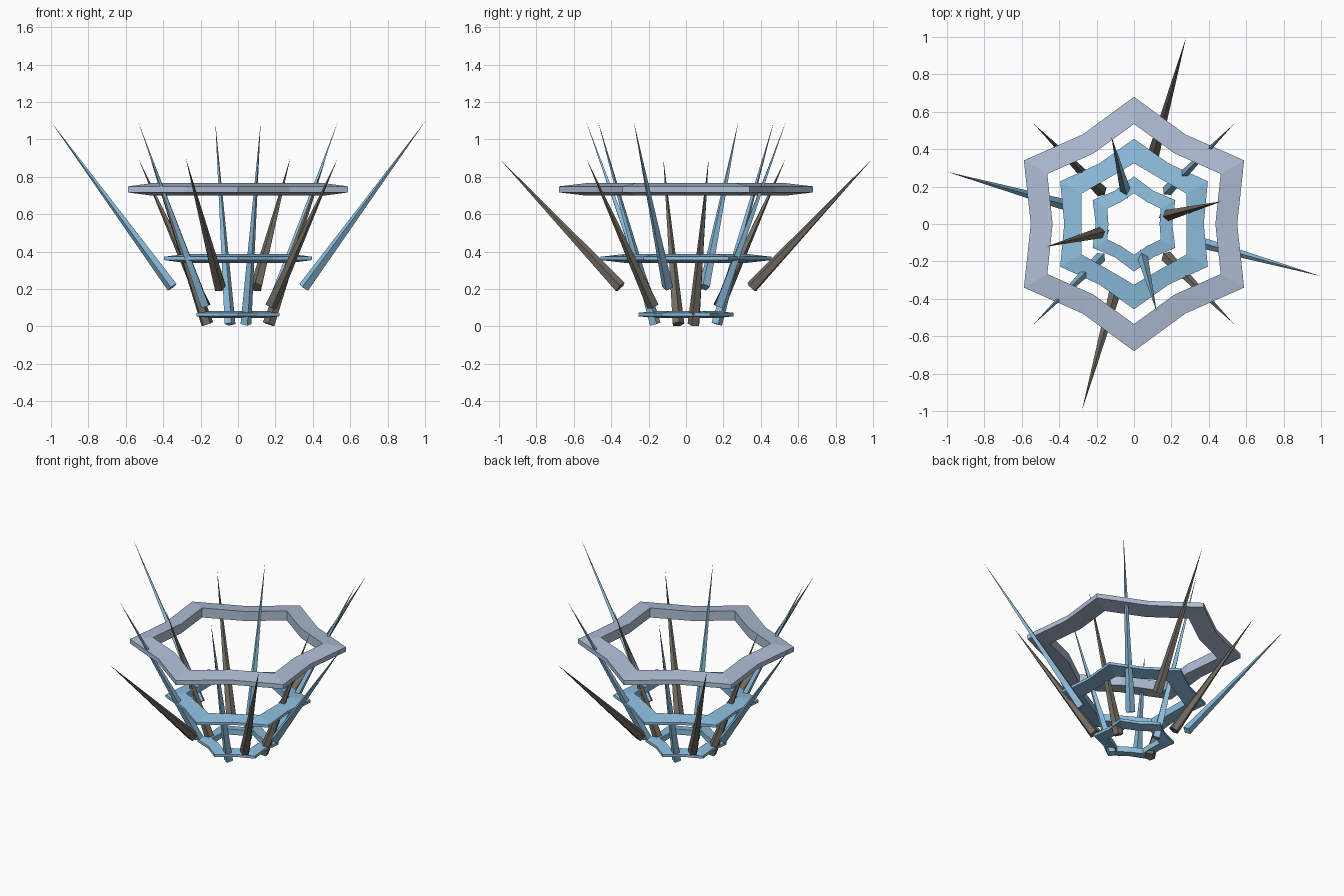
import bpy, bmesh, math
from mathutils import Vector

if "Cube" in bpy.data.objects:
    bpy.data.objects.remove(bpy.data.objects["Cube"], do_unlink=True)


def material(name, r, g, b):
    m = bpy.data.materials.new(name)
    m.use_nodes = True
    m.diffuse_color = (r, g, b, 1)
    m.node_tree.nodes["Principled BSDF"].inputs["Base Color"].default_value = (r, g, b, 1)
    return m


ice_blue = material("ice blue", 0.27, 0.52, 0.74)
pale_steel = material("pale steel", 0.43, 0.52, 0.67)
dark_stone = material("dark stone", 0.17, 0.15, 0.125)


def finish(bm, name, mat):
    bmesh.ops.recalc_face_normals(bm, faces=bm.faces)
    mesh = bpy.data.meshes.new(name)
    bm.to_mesh(mesh)
    bm.free()
    mesh.materials.append(mat)
    obj = bpy.data.objects.new(name, mesh)
    bpy.context.collection.objects.link(obj)


def star_ring(name, z, outer, inner, rim, wall, mat):
    """Six-pointed ring; outer and inner are (corner, mid-side) radii, rim and wall half heights."""
    bm = bmesh.new()
    sections = []
    for i in range(12):
        a = math.radians(90 + 30 * i)
        ro, ri = outer[i % 2], inner[i % 2]
        profile = [(ro, -rim), (ro, rim), (ri, wall), (ri, -wall)]
        sections.append([bm.verts.new((r * math.cos(a), r * math.sin(a), z + h)) for r, h in profile])
    for i, s in enumerate(sections):
        t = sections[(i + 1) % 12]
        for k in range(4):
            n = (k + 1) % 4
            bm.faces.new((s[k], t[k], t[n], s[n]))
    finish(bm, name, mat)


def spike(name, angle, base, tip, radius, sides, mat):
    """Pointed shard; base and tip are (distance from centre, height)."""
    a = math.radians(angle)
    start, end = (Vector((r * math.cos(a), r * math.sin(a), z)) for r, z in (base, tip))
    axis = end - start
    bm = bmesh.new()
    bmesh.ops.create_cone(bm, cap_ends=True, segments=sides, radius1=radius, radius2=0,
                          depth=axis.length)
    turn = axis.to_track_quat("Z", "Y").to_matrix()
    bmesh.ops.rotate(bm, verts=bm.verts, matrix=turn)
    bmesh.ops.translate(bm, verts=bm.verts, vec=(start + end) / 2)
    finish(bm, name, mat)


# Three stacked star rings
star_ring("lower_ring", 0.064, (0.255, 0.205), (0.165, 0.137), 0.009, 0.019, ice_blue)
star_ring("middle_ring", 0.364, (0.456, 0.373), (0.325, 0.28), 0.009, 0.024, ice_blue)
star_ring("upper_ring", 0.733, (0.68, 0.552), (0.535, 0.435), 0.016, 0.033, pale_steel)

# Three tiers of spikes, dark and blue pairs at right angles
tiers = [("inner", 14.5, (0.17, 0.013), 0.485),
         ("middle", 135, (0.25, 0.112), 0.755),
         ("outer", 74.4, (0.365, 0.21), 1.038)]
for tier, angle, base, reach in tiers:
    for i in range(2):
        spin = angle + 180 * i
        spike(f"{tier}_dark_spike_{i + 1}", spin, base, (reach, 0.9), 0.034, 5, dark_stone)
        spike(f"{tier}_blue_spike_{i + 1}", spin + 90, base, (reach, 1.095), 0.03, 4, ice_blue)
